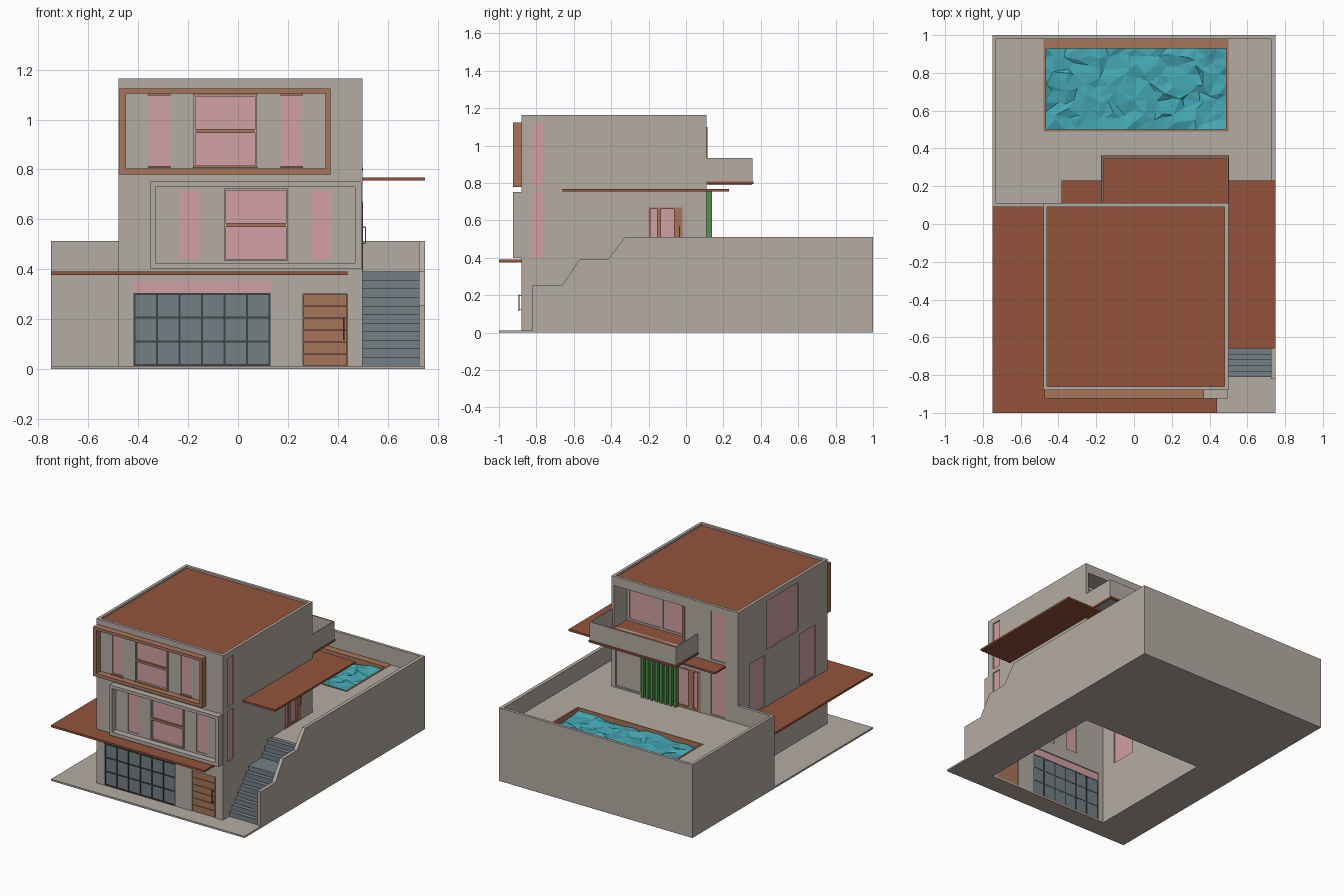
import bpy, bmesh, random
from mathutils import Vector

if "Cube" in bpy.data.objects:
    bpy.data.objects.remove(bpy.data.objects["Cube"])

random.seed(4)


def material(name, *srgb):
    m = bpy.data.materials.new(name)
    m.diffuse_color = [((c / 255 + 0.055) / 1.055) ** 2.4 for c in srgb] + [1]
    m.use_nodes = True
    m.node_tree.nodes["Principled BSDF"].inputs["Base Color"].default_value = m.diffuse_color
    return m


WALL = material("warm grey plaster", 181, 172, 164)
ROOF = material("terracotta brown", 147, 84, 59)
WOOD = material("light wood", 167, 117, 89)
GLASS = material("pink glass", 210, 160, 163)
STEEL = material("blue grey", 116, 127, 133)
DARK = material("dark metal", 58, 68, 68)
WATER = material("pool water", 68, 168, 180)
GREEN = material("green slats", 84, 146, 80)


def finish(name, bm, mat):
    bmesh.ops.recalc_face_normals(bm, faces=bm.faces)
    me = bpy.data.meshes.new(name)
    bm.to_mesh(me)
    bm.free()
    me.materials.append(mat)
    ob = bpy.data.objects.new(name, me)
    bpy.context.collection.objects.link(ob)
    return ob


def boxes(name, mat, *items):
    """Each item is x0, x1, y0, y1, z0, z1."""
    bm = bmesh.new()
    for x0, x1, y0, y1, z0, z1 in items:
        vs = bmesh.ops.create_cube(bm, size=1)["verts"]
        for v in vs:
            v.co = Vector((x1 if v.co.x > 0 else x0, y1 if v.co.y > 0 else y0,
                           z1 if v.co.z > 0 else z0))
    return finish(name, bm, mat)


def place(axis, pos, u, v):
    return {"x": (pos, u, v), "y": (u, pos, v), "z": (u, v, pos)}[axis]


def panel(name, mat, axis, pos, thick, area, holes=()):
    """Flat slab centred on pos, with rectangular openings (u0, u1, v0, v1)."""
    rects = [area, *holes]
    us = sorted({r[i] for r in rects for i in (0, 1)})
    vs = sorted({r[i] for r in rects for i in (2, 3)})
    bm = bmesh.new()
    for u0, u1 in zip(us, us[1:]):
        for v0, v1 in zip(vs, vs[1:]):
            cu, cv = (u0 + u1) / 2, (v0 + v1) / 2
            if any(h[0] < cu < h[1] and h[2] < cv < h[3] for h in holes):
                continue
            bm.faces.new([bm.verts.new(place(axis, pos, a, b))
                          for a, b in ((u0, v0), (u1, v0), (u1, v1), (u0, v1))])
    bmesh.ops.remove_doubles(bm, verts=bm.verts, dist=1e-5)
    ob = finish(name, bm, mat)
    mod = ob.modifiers.new("thickness", "SOLIDIFY")
    mod.thickness, mod.offset = thick, 0
    return ob


def glaze(name, axis, pos, windows, mat=GLASS):
    for w in windows:
        panel(name, mat, axis, pos, 0.006, w)


# ---- house shell: four walls with openings, open underneath ----
LO, HI = (0.40, 0.755), (0.785, 1.125)
up_c, low_c = (-0.17, 0.068, 0.815, 1.093), (-0.048, 0.193, 0.44, 0.715)
front_win = [(-0.355, -0.275, 0.815, 1.093), up_c, (0.175, 0.255, 0.815, 1.093),
             (-0.235, -0.15, 0.44, 0.715), low_c, (0.295, 0.375, 0.44, 0.715)]
garage, door = (-0.42, 0.13, 0.012, 0.355), (0.26, 0.44, 0.012, 0.30)
panel("front_wall", WALL, "y", -0.87, 0.02, (-0.48, 0.50, 0, 1.165), front_win + [garage, door])
glaze("front_window", "y", -0.872, front_win)

right_win = [(-0.83, -0.765, *LO), (-0.83, -0.765, *HI)]
side_door = (-0.20, -0.02, 0.39, 0.67)
panel("right_wall", WALL, "x", 0.49, 0.02, (-0.86, 0.09, 0, 1.165), right_win + [side_door])
glaze("right_window", "x", 0.49, right_win)

left_win = [(-0.56, -0.21, *HI), (-0.19, -0.02, *LO), (-0.75, -0.57, *LO)]
panel("left_wall", WALL, "x", -0.47, 0.02, (-0.86, 0.09, 0, 1.165), left_win)
glaze("left_window", "x", -0.47, left_win)

rear_win = [(-0.385, -0.27, *LO), (-0.385, -0.27, *HI)]
rear_door, loggia = (-0.19, 0.0, 0.39, 0.67), (-0.07, 0.48, 0.806, 1.10)
niche = (0.28, 0.47, 0.40, 0.72)
panel("rear_wall", WALL, "y", 0.10, 0.02, (-0.48, 0.50, 0, 1.165),
      rear_win + [rear_door, loggia, niche])
glaze("rear_window", "y", 0.10, rear_win)
glaze("rear_niche", "y", 0.095, [niche], WALL)
boxes("roof", ROOF, (-0.46, 0.48, -0.86, 0.09, 1.14, 1.152))

# ---- recessed loggia behind the balcony ----
panes = [(-0.03, 0.20, 0.82, 1.08), (0.22, 0.46, 0.82, 1.08)]
panel("loggia_back", WALL, "y", -0.04, 0.02, (-0.07, 0.48, 0.806, 1.10), panes)
glaze("loggia_window", "y", -0.038, panes)
boxes("loggia_sides", WALL, (-0.08, -0.07, -0.05, 0.09, 0.80, 1.11),
      (-0.07, 0.48, -0.05, 0.09, 1.10, 1.11))
boxes("loggia_floor", ROOF, (-0.07, 0.48, -0.05, 0.11, 0.796, 0.806))
boxes("loggia_post", WOOD, (-0.07, -0.05, 0.095, 0.115, 0.806, 1.10))

# ---- projecting frames round the front windows ----
panel("upper_frame", WOOD, "y", -0.9025, 0.045, (-0.475, 0.37, 0.78, 1.125),
      [(-0.45, 0.35, 0.803, 1.105)])
panel("lower_frame", WALL, "y", -0.9025, 0.045, (-0.35, 0.495, 0.40, 0.752),
      [(-0.33, 0.47, 0.425, 0.73)])
for u0, u1, v0, v1 in (up_c, low_c):
    panel("window_surround", WALL, "y", -0.883, 0.012, (u0 - 0.008, u1 + 0.008, v0 - 0.008, v1 + 0.008),
          [(u0, u1, v0, v1)])
    mid = (v0 + v1) / 2
    boxes("window_bar", WOOD, (u0, u1, -0.887, -0.87, mid - 0.008, mid + 0.008))
boxes("window_sills", WOOD, *[(a, b, -0.89, -0.88, z, z + 0.008) for z in (0.805, 1.096)
                              for a, b in ((-0.36, -0.27), (-0.18, 0.078), (0.17, 0.26))])

# ---- garage door: panels, dark grid, glazed strip above ----
boxes("garage_panels", STEEL, (-0.42, 0.13, -0.875, -0.867, 0.012, 0.305))
boxes("garage_top_glass", GLASS, (-0.42, 0.13, -0.875, -0.867, 0.305, 0.355))
cols = [-0.416 + i * 0.542 / 6 for i in range(7)]
boxes("garage_grid", DARK,
      *[(x - 0.004, x + 0.004, -0.880, -0.865, 0.012, 0.305) for x in cols],
      *[(-0.42, 0.13, -0.879, -0.866, z - 0.004, z + 0.004) for z in (0.016, 0.11, 0.207, 0.301)])

# ---- front door of horizontal planks ----
boxes("front_door", WOOD, (0.26, 0.44, -0.872, -0.865, 0.012, 0.30),
      *[(0.262, 0.438, -0.879, -0.872, 0.014 + i * 0.048, 0.058 + i * 0.048) for i in range(6)])
boxes("front_door_handle", DARK, (0.422, 0.427, -0.895, -0.890, 0.115, 0.205),
      *[(0.422, 0.427, -0.89, -0.878, z, z + 0.005) for z in (0.12, 0.195)])

# ---- glazed wooden doors at the side and rear ----
for name, axis, pos, area, strips in (
        ("side_door", "x", 0.49, side_door, ((-0.19, -0.155), (-0.135, -0.065))),
        ("rear_door", "y", 0.10, rear_door, ((-0.165, -0.135), (-0.095, -0.012)))):
    lights = [(a, b, 0.405, 0.66) for a, b in strips]
    panel(name, WOOD, axis, pos, 0.024, area, lights)
    glaze(name + "_glass", axis, pos, lights)
boxes("side_door_handle", WALL, (0.510, 0.514, -0.037, -0.032, 0.50, 0.57),
      *[(0.50, 0.51, -0.037, -0.032, z, z + 0.005) for z in (0.50, 0.565)])

# ---- canopies, balcony and slatted screen ----
boxes("front_canopy", ROOF, (-0.75, 0.44, -1, -0.88, 0.376, 0.39),
      (-0.75, -0.48, -0.88, 0.09, 0.376, 0.39))
boxes("side_canopy", ROOF, (0.50, 0.75, -0.66, 0.23, 0.755, 0.768),
      (-0.385, 0.50, 0.11, 0.23, 0.755, 0.768))
boxes("balcony_slab", ROOF, (-0.175, 0.502, 0.11, 0.362, 0.794, 0.808))
boxes("balcony_soffit", WALL, (-0.165, 0.492, 0.11, 0.352, 0.790, 0.794))
boxes("balcony_parapet", WALL, (-0.17, -0.162, 0.11, 0.355, 0.808, 0.935),
      (0.492, 0.50, 0.11, 0.355, 0.808, 0.935), (-0.162, 0.492, 0.347, 0.355, 0.808, 0.935))
boxes("green_screen", GREEN, *[(x, x + 0.02, 0.11, 0.14, 0.39, 0.755)
                               for x in (-0.02 + i * 0.036 for i in range(8))])

# ---- ground plate and raised yard ----
panel("ground_plate", WALL, "z", 0.006, 0.012, (-0.75, 0.75, -1, 1), [(-0.48, 0.50, -0.88, 0.11)])
pool = (-0.465, 0.488, 0.50, 0.93)
deck = (-0.478, 0.50, 0.49, 0.98)
panel("yard_floor", WALL, "z", 0.38, 0.02, (-0.73, 0.73, 0.11, 0.98), [deck])
boxes("side_terrace", WALL, (0.50, 0.73, -0.335, 0.11, 0.37, 0.39))
boxes("yard_walls", WALL, (-0.75, -0.73, 0.09, 1, 0.012, 0.512), (-0.73, 0.73, 0.98, 1, 0.012, 0.512),
      (-0.73, -0.48, 0.09, 0.11, 0.012, 0.512))
# stepped wall beside the stairs
bm = bmesh.new()
profile = [(-0.82, 0.012), (-0.82, 0.255), (-0.66, 0.255), (-0.57, 0.39), (-0.42, 0.39),
           (-0.325, 0.512), (1, 0.512), (1, 0.012)]
rings = [[bm.verts.new((x, y, z)) for y, z in profile] for x in (0.725, 0.75)]
bm.faces.new(rings[0])
bm.faces.new(rings[1])
for i in range(len(profile)):
    j = (i + 1) % len(profile)
    bm.faces.new((rings[0][i], rings[0][j], rings[1][j], rings[1][i]))
finish("stair_wall", bm, WALL)

# ---- stairs: eight steps, landing, three steps ----
steps = []
for i in range(11):
    y0 = -0.81 + 0.03 * i + (0.12 if i > 7 else 0)
    y1 = y0 + (0.15 if i == 7 else 0.03)
    steps.append((0.50, 0.725, y0, y1, 0.012, 0.012 + 0.0344 * (i + 1)))
boxes("stairs", STEEL, *steps)

# ---- pool: wooden edge, lining and faceted water ----
panel("pool_edge", WOOD, "z", 0.386, 0.014, deck, [pool])
panel("pool_lining", WOOD, "z", 0.36, 0.05, (pool[0] - 0.01, pool[1] + 0.01, 0.49, 0.94), [pool])
bm = bmesh.new()
bmesh.ops.create_grid(bm, x_segments=18, y_segments=9, size=0.5)
for v in bm.verts:
    inner = abs(v.co.x) < 0.49 and abs(v.co.y) < 0.49
    jx, jy = (random.uniform(-0.02, 0.02) if inner else 0 for _ in range(2))
    v.co = Vector((0.0115 + v.co.x * 0.953 + jx, 0.715 + v.co.y * 0.43 + jy,
                   0.363 + random.uniform(-0.012, 0.012)))
bmesh.ops.triangulate(bm, faces=bm.faces)
water = finish("pool_water", bm, WATER)
if water.data.polygons[0].normal.z < 0:
    water.data.flip_normals()
